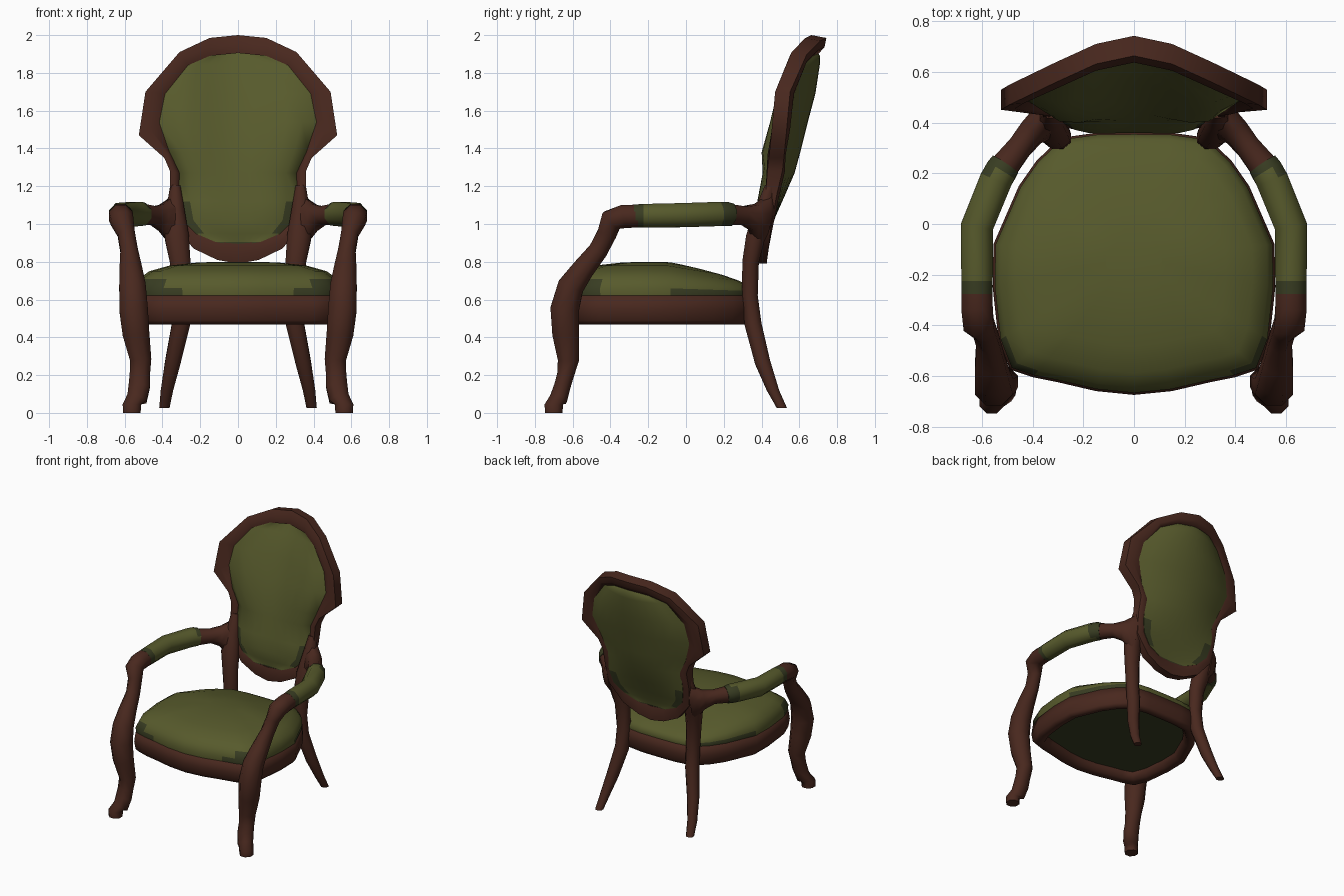
import bpy, math
from mathutils import Vector

if "Cube" in bpy.data.objects:
    bpy.data.objects.remove(bpy.data.objects["Cube"])


def material(name, rgb):
    m = bpy.data.materials.new(name)
    m.diffuse_color = (*rgb, 1)
    m.use_nodes = True
    m.node_tree.nodes["Principled BSDF"].inputs["Base Color"].default_value = m.diffuse_color
    return m


WOOD = material("brown wood", (0.066, 0.021, 0.013))
OLIVE = material("olive fabric", (0.095, 0.102, 0.025))
DARK = material("dark olive fabric", (0.040, 0.046, 0.016))


def make(name, verts, faces, mats, mirror=False, rule=None, angle=60):
    me = bpy.data.meshes.new(name)
    me.from_pydata([tuple(v) for v in verts], [], faces)
    for m in mats:
        me.materials.append(m)
    ob = bpy.data.objects.new(name, me)
    bpy.context.collection.objects.link(ob)
    bpy.ops.object.select_all(action='DESELECT')
    ob.select_set(True)
    bpy.context.view_layer.objects.active = ob
    # consistent outward normals
    bpy.ops.object.mode_set(mode='EDIT')
    bpy.ops.mesh.select_all(action='SELECT')
    bpy.ops.mesh.normals_make_consistent(inside=False)
    bpy.ops.object.mode_set(mode='OBJECT')
    if rule:
        for p in ob.data.polygons:
            p.material_index = rule(p.center)
    bpy.ops.object.shade_smooth_by_angle(angle=math.radians(angle))
    if mirror:
        ob.modifiers.new("mirror", 'MIRROR').use_mirror_merge = False
    return ob


def bridge(rings, n, closed=False):
    """Quads joining rings of n consecutive vertices."""
    return [(a * n + k, a * n + (k + 1) % n,
             (a + 1) % rings * n + (k + 1) % n, (a + 1) % rings * n + k)
            for a in range(rings if closed else rings - 1) for k in range(n)]


def tube(name, path, mats, rule=None, flat_start=False, n=8):
    """Mirrored tube through (x, y, z, radius) or (x, y, z, radius, height radius)."""
    pts = [Vector(p[:3]) for p in path]
    verts = []
    for i, p in enumerate(pts):
        t = (pts[min(i + 1, len(pts) - 1)] - pts[max(i - 1, 0)]).normalized()
        if flat_start and i < 2:
            t = Vector((0, 0, 1))
        a = Vector((1, 0, 0))
        a = (a - t * a.dot(t)).normalized()
        b = t.cross(a)
        for k in range(n):
            w = 2 * math.pi * (k + 0.5) / n
            verts.append(p + (a * math.cos(w) * path[i][3] + b * math.sin(w) * path[i][-1]) * 1.05)
    faces = bridge(len(pts), n)
    faces += [tuple(range(n)), tuple(range(len(verts) - n, len(verts)))]
    return make(name, verts, faces, mats, True, rule)


# Front cabriole leg sweeping up into the arm support
tube("front_leg_and_arm_support", [
    (.562, -.70, 0, .048), (.562, -.70, .045, .05), (.535, -.675, .075, .055, .048),
    (.523, -.655, .14, .058, .045), (.52, -.638, .2, .055, .046), (.515, -.622, .28, .058),
    (.54, -.637, .42, .073), (.553, -.642, .55, .078), (.559, -.61, .67, .072),
    (.568, -.545, .76, .061), (.577, -.465, .86, .047, .053), (.592, -.418, .95, .047, .053),
    (.614, -.395, 1.02, .062), (.62, -.33, 1.04, .064), (.62, -.255, 1.042, .062)],
    [WOOD], flat_start=True)

# Padded arm with darker ends
tube("arm_pad", [
    (.62, -.275, 1.043, .062), (.62, -.225, 1.044, .064), (.62, -.01, 1.047, .066),
    (.545, .175, 1.053, .066), (.525, .21, 1.053, .065), (.508, .235, 1.05, .061)],
    [OLIVE, DARK], lambda c: 1 if c.y < -.23 or c.y > .20 else 0)

# Rear end of the arm flaring up and down into the back frame
tube("arm_rear", [
    (.516, .222, 1.05, .058), (.45, .305, 1.045, .05), (.405, .36, 1.035, .054, .072),
    (.365, .395, 1.025, .06, .115), (.33, .415, 1.02, .045, .155)], [WOOD])

# Splayed rear leg and back post
tube("rear_leg", [
    (.39, .508, .025, .028), (.376, .46, .12, .034), (.345, .405, .27, .042),
    (.302, .355, .47, .049, .046), (.297, .338, .62, .05, .043), (.306, .342, .8, .056, .045),
    (.324, .368, .93, .066, .052), (.332, .41, 1.06, .052), (.332, .445, 1.2, .028)],
    [WOOD], flat_start=True)

# Back frame stations: outer x, outer z, inner x, inner z, depth position
BACK = [
    (0, 2.0, 0, 1.905, .70), (.15, 1.985, .15, 1.89, .668), (.31, 1.91, .265, 1.84, .595),
    (.49, 1.70, .385, 1.69, .508), (.525, 1.47, .415, 1.54, .487), (.39, 1.35, .36, 1.38, .475),
    (.36, 1.28, .308, 1.27, .467), (.36, 1.15, .308, 1.12, .447), (.345, 1.0, .285, 1.02, .42),
    (.235, .87, .215, .95, .405), (.11, .81, .11, .905, .397), (0, .79, 0, .895, .395)]


def inner_y(xo, zo, xi, zi, y):
    tilt = .3 * (zo - zi) if zo > 1.8 else 0
    return y + .3 * (xo - xi) - tilt


loop = [(1, s) for s in BACK] + [(-1, s) for s in BACK[-2:0:-1]]
verts = []
for sx, s in loop:
    xo, zo, xi, zi, y = s
    yi = inner_y(*s)
    d = .036 if zo < 1.2 else .048
    xm, zm, ym = (xo + xi) / 2, (zo + zi) / 2, (y + yi) / 2
    lean = .015 if zo > 1.8 else 0  # top edge slopes down to the rear
    for x, yy, z in [(xo, y - d * .75, zo), (xo, y + d * .9, zo - lean), (xm, ym + d, zm - lean),
                     (xi, yi + d * .7, zi), (xi, yi - d * .7, zi), (xm, ym - d, zm)]:
        verts.append((sx * x, yy, z))
make("back_frame", verts, bridge(len(loop), 6, True), [WOOD])

# Back upholstery: front and rear skins bulging between the frame edges
FRONT_Y = [.64, .605, .545, .485, .435, .41, .38, .36, .365, .375]
REAR_Y = [.71, .708, .685, .645, .605, .575, .51, .465, .435, .42]
COLS = 10
verts, faces = [], []
for centre in (FRONT_Y, REAR_Y):
    base = len(verts)
    front = centre is FRONT_Y
    for r, (s, yc) in enumerate(zip(BACK[1:-1], centre)):
        edge = inner_y(*s) + (-.03 if front else .03)
        puff = (.045 if r < 5 else .02) if front and 1 < r < 8 else 0
        for c in range(COLS + 1):
            u = -1 + 2 * c / COLS
            y = edge + (yc - edge) * (1 - u * u) - puff * 4 * u * u * (1 - u * u)
            verts.append((u * (s[2] + .01), y, s[3]))
    m = COLS + 1
    faces += [(base + r * m + c, base + r * m + c + 1, base + (r + 1) * m + c + 1,
               base + (r + 1) * m + c) for r in range(9) for c in range(COLS)]
    top, bottom = len(verts), len(verts) + 1
    off = -.02 if front else .02
    verts += [(0, .67 + off, 1.915), (0, .395 + off, .885)]
    faces += [(top, base + c + 1, base + c) for c in range(COLS)]
    faces += [(bottom, base + 9 * m + c, base + 9 * m + c + 1) for c in range(COLS)]
    # side strips close the two skins together
    if base:
        for r in range(9):
            for c in (0, COLS):
                a, b = r * m + c, (r + 1) * m + c
                faces.append((a, b, base + b, base + a))


def back_rule(c):
    # shaded fabric tucked in at the low corners and the bottom edge
    return 1 if c.z < .915 or (c.z < 1.09 and abs(c.x) > .22) else 0


make("back_upholstery", verts, faces, [OLIVE, DARK], rule=back_rule)

# Seat plan outline, right half from front to rear
HALF = [(0, -.675), (.15, -.66), (.30, -.625), (.40, -.605), (.49, -.575), (.535, -.46),
        (.558, -.25), (.555, -.08), (.455, .15), (.385, .25), (.29, .34), (.15, .36), (0, .362)]
PLAN = HALF + [(-x, y) for x, y in HALF[-2:0:-1]]
N, CY = len(PLAN), -.13


def plan_ring(s, z, lift=False):
    out = []
    for x, y in PLAN:
        yy = CY + (y - CY) * s
        zz = z
        if lift and z > .63:  # crown falls away toward the rear
            zz = .63 + (z - .63) * (1 - .5 * max(0, min(1, (yy + .1) / .45)))
        out.append((x * s, yy, zz))
    return out


# Seat rail with open underside
prof = [(.82, .52), (.86, .478), (.95, .468), (.985, .49), (1, .55), (.985, .62), (.84, .63)]
verts = [v for s, z in prof for v in plan_ring(s, z)]
make("seat_rail", verts, bridge(len(prof), N, True), [WOOD], angle=80)

# Domed seat cushion, darker low on the front corners, rear sides and underneath
prof = [(.86, .53), (.93, .61), (.98, .62), (.985, .66), (.945, .71), (.84, .75),
        (.65, .78), (.4, .795), (.2, .80)]
verts = [v for s, z in prof for v in plan_ring(s, z, True)]
faces = bridge(len(prof), N) + [tuple(range(N)), tuple(range(len(verts) - N, len(verts)))]


def seat_rule(c):
    corner = c.y < -.44 and c.z < .60 + .22 * abs(c.x) and abs(c.x) > .3
    rear_side = c.y > .02 and abs(c.x) > .3 and c.z < .655
    return 1 if corner or rear_side or c.z < .6 else 0


make("seat_cushion", verts, faces, [OLIVE, DARK], rule=seat_rule)
